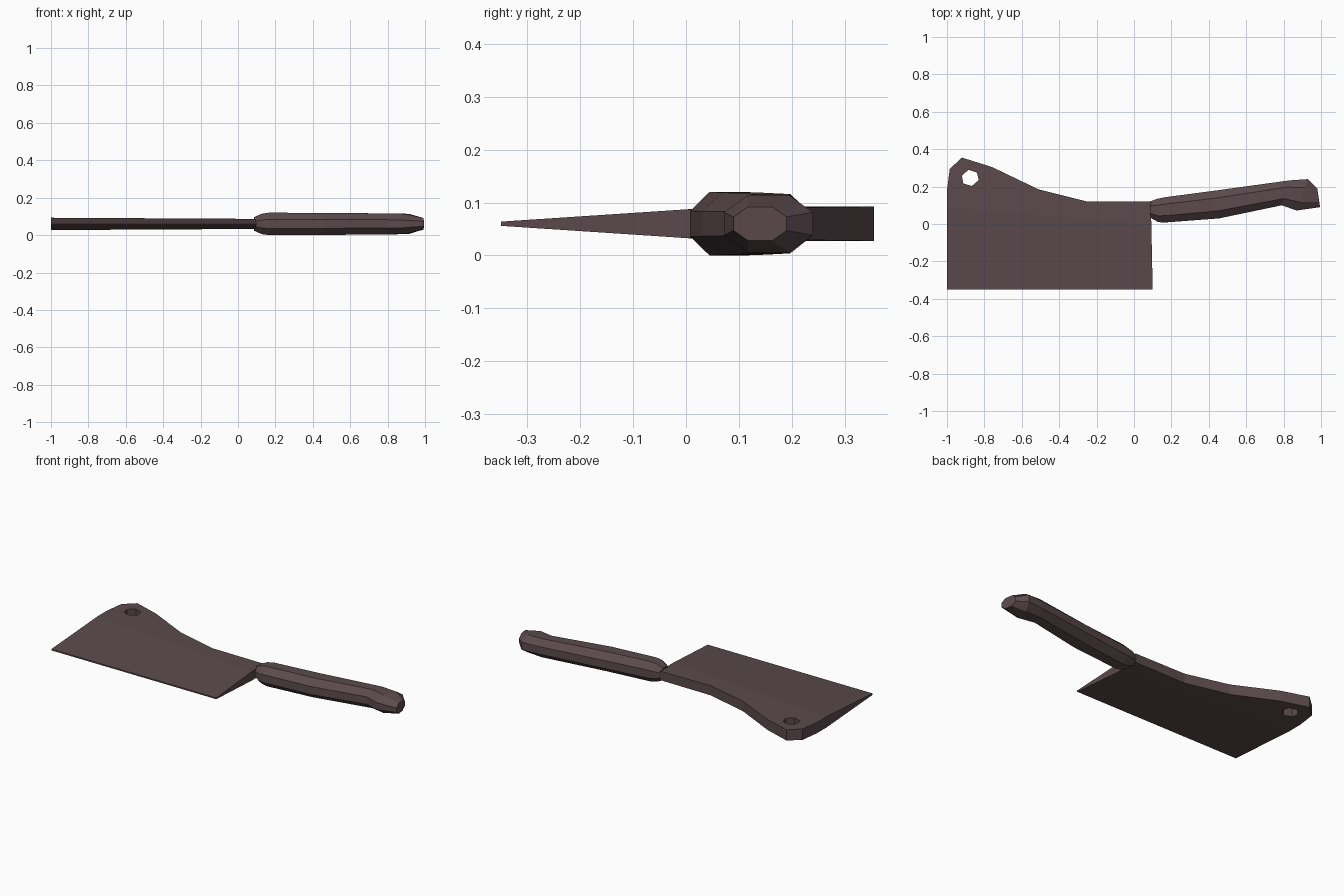
import bpy, bmesh
from mathutils import Vector

if "Cube" in bpy.data.objects:
    bpy.data.objects.remove(bpy.data.objects["Cube"])

MID = 0.06  # height of the knife's middle plane

steel = bpy.data.materials.new("dark brown grey")
steel.diffuse_color = (0.105, 0.068, 0.074, 1)
steel.use_nodes = True
steel.node_tree.nodes["Principled BSDF"].inputs["Base Color"].default_value = steel.diffuse_color


def finish(name, bm):
    bmesh.ops.recalc_face_normals(bm, faces=bm.faces[:])
    mesh = bpy.data.meshes.new(name)
    bm.to_mesh(mesh)
    bm.free()
    mesh.materials.append(steel)
    obj = bpy.data.objects.new(name, mesh)
    bpy.context.collection.objects.link(obj)
    return obj


# Blade: outline with a hanging hole, thickened as a wedge below the spine
outline = [(-1, -0.35), (0.10, -0.35), (0.09, 0.12), (-0.25, 0.12), (-0.51, 0.185),
           (-0.76, 0.305), (-0.92, 0.355), (-0.985, 0.295), (-1, 0.18)]
hole = [(-0.885, 0.29), (-0.84, 0.275), (-0.83, 0.235), (-0.867, 0.203),
        (-0.913, 0.217), (-0.92, 0.258)]


def half_thickness(x, y):
    spine = 0.027 + 0.006 * (0.09 - x) / 1.09
    return min(spine, 0.004 + 0.066 * (y + 0.35))


bm = bmesh.new()
for loop in (outline, hole):
    vs = [bm.verts.new((x, y, MID)) for x, y in loop]
    for i, v in enumerate(vs):
        bm.edges.new((v, vs[i - 1]))
bmesh.ops.triangle_fill(bm, edges=bm.edges[:], use_beauty=True, normal=(0, 0, 1))
bmesh.ops.bisect_plane(bm, geom=bm.verts[:] + bm.edges[:] + bm.faces[:],
                       plane_co=(0.09, -0.002, MID),
                       plane_no=Vector((0.091, 1.09, 0)).normalized())
lower = bm.verts[:]
ext = bmesh.ops.extrude_face_region(bm, geom=bm.faces[:], use_keep_orig=True)
upper = [g for g in ext["geom"] if isinstance(g, bmesh.types.BMVert)]
for verts, sign in ((lower, -1), (upper, 1)):
    for v in verts:
        v.co.z = MID + sign * half_thickness(v.co.x, v.co.y)
finish("blade", bm)

# Handle: octagonal rings; each row is the lower edge, the upper edge, half height
rings = [((0.085, 0.035), (0.085, 0.12), 0.036),
         ((0.13, 0.01), (0.125, 0.135), 0.054),
         ((0.165, 0.008), (0.165, 0.143), 0.060),
         ((0.455, 0.03), (0.43, 0.178), 0.059),
         ((0.79, 0.10), (0.83, 0.233), 0.056),
         ((0.87, 0.072), (0.93, 0.24), 0.054),
         ((0.995, 0.09), (0.98, 0.19), 0.032)]
octagon = [(0, -0.4), (0.27, -1), (0.73, -1), (1, -0.4),
           (1, 0.4), (0.73, 1), (0.27, 1), (0, 0.4)]
bm = bmesh.new()
loops = []
for a, b, h in rings:
    a, b = Vector((*a, MID)), Vector((*b, MID))
    loops.append([bm.verts.new(a.lerp(b, t) + Vector((0, 0, s * h))) for t, s in octagon])
for r0, r1 in zip(loops, loops[1:]):
    for i in range(8):
        bm.faces.new((r0[i - 1], r0[i], r1[i], r1[i - 1]))
bm.faces.new(loops[0])
bm.faces.new(loops[-1])
finish("handle", bm)
